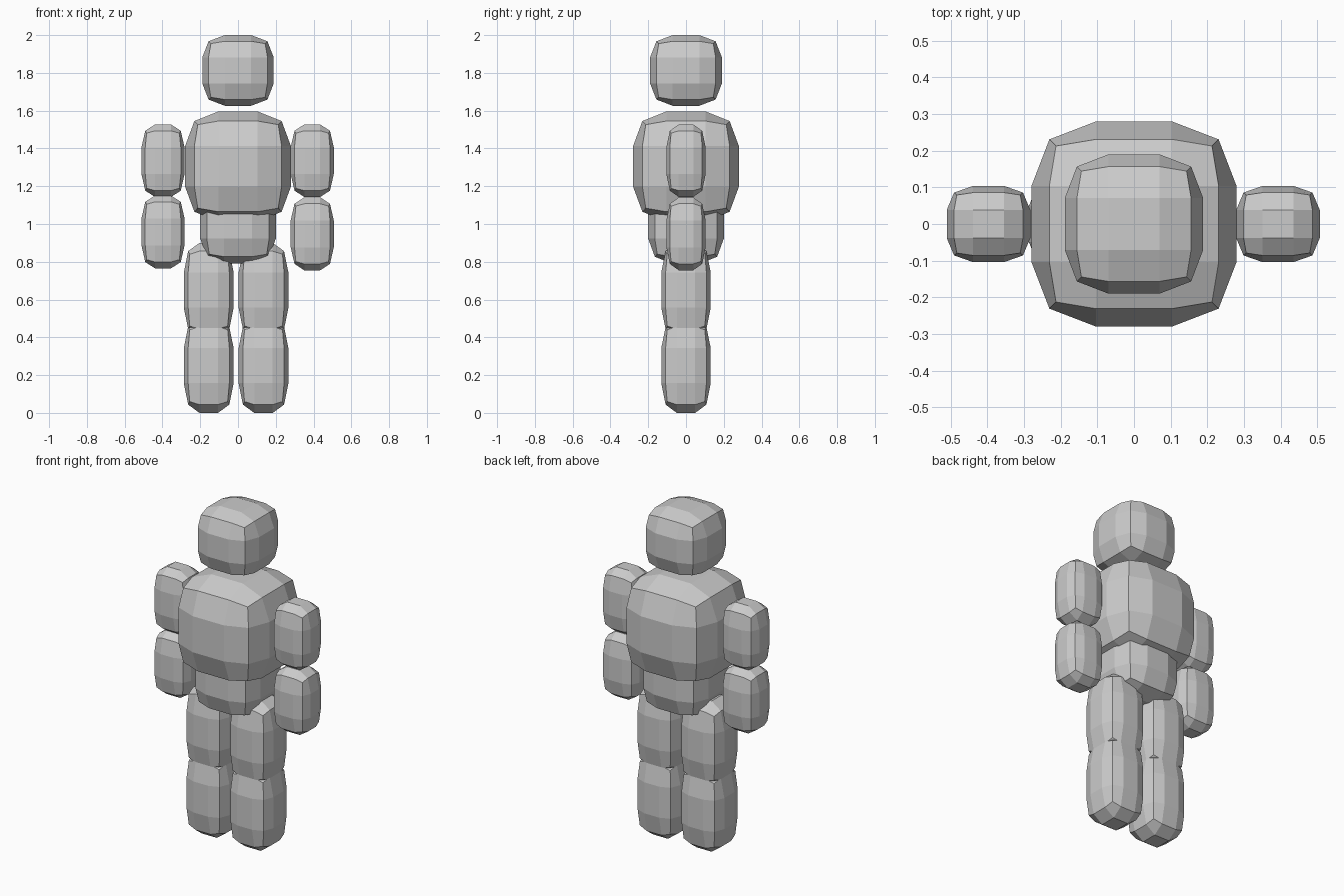
import bpy, bmesh

if "Cube" in bpy.data.objects:
    bpy.data.objects.remove(bpy.data.objects["Cube"])

INNER = 0.37                       # position of the two inner grid lines
PULL = {1: 1.0, 2: 0.825, 3: 0.76}  # face, edge and corner points of the block


def block(name, centre, half):
    """Rounded low-poly block: a cube with a 3 x 3 grid per side, pulled in at edges and corners."""
    bm = bmesh.new()
    bmesh.ops.create_cube(bm, size=2)
    bmesh.ops.subdivide_edges(bm, edges=bm.edges[:], cuts=2, use_grid_fill=True)
    for v in bm.verts:
        outer = [abs(c) > 0.9 for c in v.co]
        k = PULL[sum(outer)]
        for i in range(3):
            sign = 1 if v.co[i] > 0 else -1
            v.co[i] = centre[i] + sign * half[i] * (k if outer[i] else INNER)
    bmesh.ops.recalc_face_normals(bm, faces=bm.faces[:])
    mesh = bpy.data.meshes.new(name)
    bm.to_mesh(mesh)
    bm.free()
    obj = bpy.data.objects.new(name, mesh)
    bpy.context.collection.objects.link(obj)
    return obj


# Head and body
block("head", (0, 0, 1.813), (0.189, 0.19, 0.187))
block("chest", (0, 0, 1.305), (0.28, 0.28, 0.291))
block("waist", (0, 0, 1.0), (0.2, 0.2, 0.21))

# Arms
for side, x, drop in (("left", -0.397, 0.0), ("right", 0.393, 0.01)):
    block(side + "_upper_arm", (x, 0, 1.335), (0.114, 0.104, 0.192))
    block(side + "_forearm", (x, 0, 0.958 - drop), (0.114, 0.104, 0.193))

# Legs
for side, x in (("left", -0.155), ("right", 0.135)):
    block(side + "_thigh", (x, 0, 0.65), (0.132, 0.131, 0.25))
    block(side + "_shin", (x, 0, 0.25), (0.132, 0.131, 0.25))
